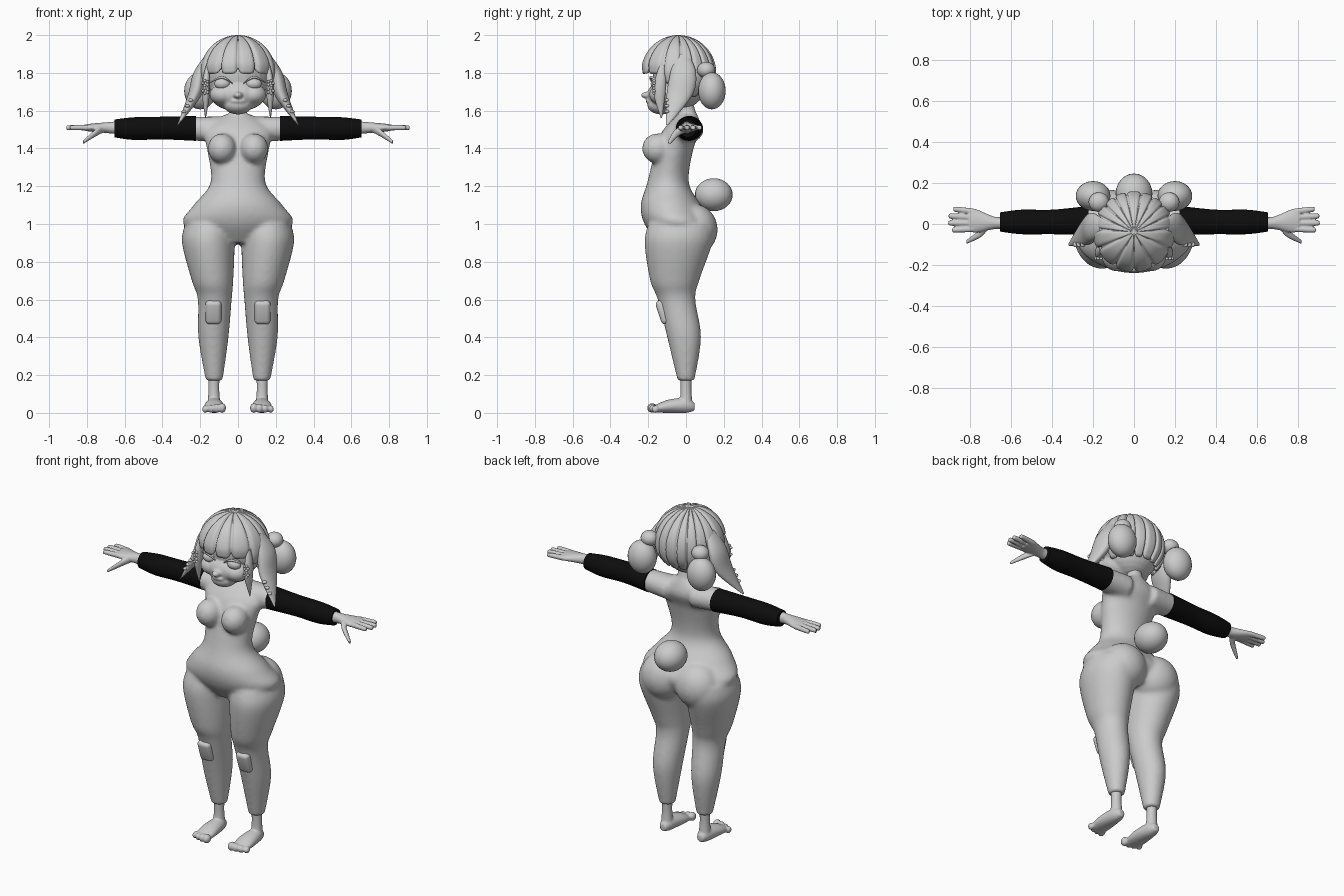
import bpy, bmesh, math
from mathutils import Vector, Matrix

cube = bpy.data.objects.get("Cube")
if cube:
    bpy.data.objects.remove(cube)


def material(name, value):
    mat = bpy.data.materials.new(name)
    mat.use_nodes = True
    colour = (value, value, value, 1)
    mat.diffuse_color = colour
    mat.node_tree.nodes["Principled BSDF"].inputs["Base Color"].default_value = colour
    return mat


GREY = material("plain grey", 0.6)
BLACK = material("sleeve black", 0.004)
SIDES = {"left": 1, "right": -1}
UNIT = {"x": Vector((1, 0, 0)), "y": Vector((0, 1, 0)), "z": Vector((0, 0, 1))}


def spline(points, steps=6):
    """Smooth curve through all points, of any dimension."""
    points = [Vector(p) for p in points]
    points = [points[0], *points, points[-1]]
    curve = []
    for before, start, end, after in zip(points, points[1:], points[2:], points[3:]):
        for step in range(steps):
            t = step / steps
            leave, arrive = (end - before) / 2, (after - start) / 2
            blend = t * t * (3 - 2 * t)
            curve.append(start.lerp(end, blend) + leave * t * (1 - t) ** 2 - arrive * t * t * (1 - t))
    return curve + [points[-1]]


def tube(bm, rings, axis="z", side=1, sides=28):
    """Skin over elliptical rings (x, y, z, radius, second radius if not round)."""
    across, along = (UNIT[name] for name in UNIT if name != axis)
    rows = []
    for x, y, z, wide, deep in spline([(*ring, ring[-1])[:5] for ring in rings]):
        row = []
        for i in range(sides):
            angle = math.tau * i / sides
            p = Vector((x, y, z)) + across * wide * math.cos(angle) + along * deep * math.sin(angle)
            row.append(bm.verts.new((p.x * side, p.y, p.z)))
        rows.append(row)
    for low, high in zip(rows, rows[1:]):
        for i in range(sides):
            bm.faces.new((low[i - 1], low[i], high[i], high[i - 1]))
    bm.faces.new(rows[0])
    bm.faces.new(rows[-1])


def ball(bm, centre, radii, side=1):
    x, y, z = centre
    place = Matrix.Translation((x * side, y, z)) @ Matrix.Diagonal((*radii, 1))
    bmesh.ops.create_uvsphere(bm, u_segments=24, v_segments=16, radius=1, matrix=place)


def finish(name, bm, mat=GREY, voxel=0, soften=4):
    """Turn the mesh into an object; a voxel size blends its volumes into one skin."""
    bmesh.ops.recalc_face_normals(bm, faces=bm.faces)
    for face in bm.faces:
        face.smooth = len(face.verts) < 5
    mesh = bpy.data.meshes.new(name)
    bm.to_mesh(mesh)
    bm.free()
    mesh.materials.append(mat)
    ob = bpy.data.objects.new(name, mesh)
    bpy.context.collection.objects.link(ob)
    if voxel:
        remesh = ob.modifiers.new("blend", "REMESH")
        remesh.mode = "VOXEL"
        remesh.voxel_size = voxel
        remesh.use_smooth_shade = True
        relax = ob.modifiers.new("soften", "SMOOTH")
        relax.iterations = soften
    return ob


def single_ball(name, centre, radii, side=1):
    bm = bmesh.new()
    ball(bm, centre, radii, side)
    finish(name, bm)


def hair_lock(name, path, width, depth, side):
    """Leaf-shaped lock: full in the middle, pointed at the tip."""
    bm = bmesh.new()
    fullness = (.5, 1, 1, .1)
    tube(bm, [(*p, width * f, depth * f) for p, f in zip(path, fullness)], side=side)
    finish(name, bm)


# Body: torso, neck, shoulders and legs blended together
bm = bmesh.new()
tube(bm, [(0, -.03, .9, .12, .12), (0, -.04, 1, .29, .18), (0, -.08, 1.1, .235, .16),
          (0, -.095, 1.22, .145, .11), (0, -.06, 1.4, .165, .1), (0, -.02, 1.5, .18, .1),
          (0, .01, 1.58, .07, .05)], sides=40)
tube(bm, [(0, .01, 1.5, .06), (0, .01, 1.58, .045), (0, -.01, 1.66, .045)])
for side in SIDES.values():
    tube(bm, [(.15, -.03, 1, .13, .17), (.157, -.04, .9, .14, .18), (.135, -.06, .7, .11, .13),
              (.123, -.05, .6, .09, .1), (.13, -.01, .4, .08, .09), (.126, 0, .17, .045)], side=side)
    tube(bm, [(.08, .015, 1.5, .08, .07), (.27, .015, 1.506, .064, .062)], "x", side)
    ball(bm, (.115, .045, .97), (.135, .123, .135), side)
    ball(bm, (.085, -.15, 1.4), (.075, .083, .08), side)
finish("body", bm, voxel=.011, soften=9)

single_ball("tail", (0, .147, 1.155), (.09, .1, .087))

for label, side in SIDES.items():
    # Sleeve
    bm = bmesh.new()
    tube(bm, [(.222, .017, 1.506, .071, .066), (.4, .01, 1.508, .06), (.55, .01, 1.505, .06),
              (.655, .01, 1.506, .047)], "x", side)
    finish(label + "_sleeve", bm, BLACK)

    # Hand: palm, four fanned fingers and a lowered thumb
    bm = bmesh.new()
    tube(bm, [(.62, .005, 1.51, .035), (.68, .005, 1.51, .03), (.77, .015, 1.51, .057, .022),
              (.81, .02, 1.51, .055, .017)], "x", side)
    for finger in range(4):
        root = .06 - .028 * finger
        reach = .91 - .01 * (finger - 1.6) ** 2
        tube(bm, [(.78, root, 1.51, .015), (reach - .012, root * 1.2, 1.51, .013),
                  (reach, root * 1.2, 1.506, .006)], "x", side)
    tube(bm, [(.71, 0, 1.505, .02), (.75, -.045, 1.485, .02), (.82, -.088, 1.433, .01)], "x", side)
    finish(label + "_hand", bm, voxel=.0045)

    # Foot with toes
    bm = bmesh.new()
    tube(bm, [(.128, 0, .2, .031), (.128, 0, .12, .029), (.127, 0, .04, .035)], side=side)
    tube(bm, [(.126, .046, .032, .02), (.126, 0, .04, .04), (.126, -.1, .034, .054, .034),
              (.126, -.17, .02, .05, .018)], "y", side)
    for toe in range(4):
        size = .026 - .002 * toe
        ball(bm, (.084 + .03 * toe, -.18 + .002 * toe * toe, size), (size * .8, size, size), side)
    finish(label + "_foot", bm, voxel=.006)

    # Knee pad
    bm = bmesh.new()
    place = (Matrix.Translation((.13 * side, -.117, .535)) @ Matrix.Rotation(.32, 4, "X")
             @ Matrix.Diagonal((.084, .06, .13, 1)))
    bmesh.ops.create_cube(bm, size=1, matrix=place)
    bevel = finish(label + "_knee_pad", bm).modifiers.new("round", "BEVEL")
    bevel.width = .022
    bevel.segments = 4

# Head: skull, muzzle, chin, nose, lips and cheeks
bm = bmesh.new()
ball(bm, (0, -.025, 1.79), (.165, .15, .18))
ball(bm, (0, -.085, 1.685), (.148, .118, .088))
ball(bm, (0, -.13, 1.63), (.075, .075, .05))
ball(bm, (0, -.205, 1.682), (.024, .034, .018))
ball(bm, (0, -.19, 1.65), (.04, .024, .012))
for side in SIDES.values():
    ball(bm, (.08, -.125, 1.685), (.07, .07, .055), side)
finish("head", bm, voxel=.0065)

# Hair cap: grooved wedges running from the crown, short at the fringe
half = [30, 65, 95, *range(115, 180, 18)]
bounds = [-b for b in reversed(half)] + [0] + half + [360 - half[-1]]
CROWN, RADIUS, STEPS, ROWS = 1.8, .2, 12, 22
bm = bmesh.new()
columns = []
for start, end in zip(bounds, bounds[1:]):
    middle = abs(start + end) / 2
    hem = 1.795 if middle < 60 else 1.74 if middle < 90 else 1.675
    for step in range(STEPS):
        edge = abs(2 * step / STEPS - 1)
        angle = math.radians(start + (end - start) * step / STEPS)
        sweep = math.acos((hem + .03 * edge ** 5 - CROWN) / RADIUS)
        column = []
        for row in range(ROWS + 1):
            t = sweep * row / ROWS
            groove = 1 - .085 * edge ** 6 * min(1, row / 6)
            tuck = 1 - max(0, row / ROWS - .85) / 3
            reach = RADIUS * groove * tuck * math.sin(t)
            height = RADIUS * math.cos(t) * (groove if t < 1.5 else 1)
            column.append(bm.verts.new((reach * math.sin(angle), -.04 - reach * math.cos(angle),
                                        CROWN + height)))
        columns.append(column)
for i, column in enumerate(columns):
    previous = columns[i - 1]
    for row in range(ROWS):
        bm.faces.new((previous[row], previous[row + 1], column[row + 1], column[row]))
bmesh.ops.remove_doubles(bm, verts=bm.verts, dist=.0005)
solid = finish("hair_cap", bm).modifiers.new("thickness", "SOLIDIFY")
solid.thickness = .022

for label, side in SIDES.items():
    # Eye with upper lid
    single_ball(label + "_eye", (.083, -.155, 1.742), (.042, .032, .03), side)
    bm = bmesh.new()
    tube(bm, [(.03, -.178, 1.745, .003), (.085, -.186, 1.777, .007), (.145, -.14, 1.75, .003)], "x", side)
    finish(label + "_eyelid", bm)

    # Locks at the side of the head and beside the face
    hair_lock(label + "_long_lock", [(.15, -.02, 1.9), (.2, -.015, 1.8), (.23, -.035, 1.68),
                                     (.318, -.1, 1.525)], .036, .068, side)
    hair_lock(label + "_face_lock", [(.16, -.125, 1.84), (.168, -.135, 1.76), (.17, -.14, 1.68),
                                     (.172, -.13, 1.56)], .02, .03, side)

    # Bead flowers on the face lock and a row of beads on the long lock
    bm = bmesh.new()
    for flower in (1.745, 1.705):
        for petal in range(5):
            angle = math.tau * petal / 5
            ball(bm, (.172 + .014 * math.cos(angle), -.169, flower + .014 * math.sin(angle)),
                 (.008, .008, .008), side)
    for bead in range(3):
        ball(bm, (.25 + .018 * bead, -.1, 1.655 - .03 * bead), (.013, .013, .009), side)
    finish(label + "_hair_beads", bm)

    # Tied bun at the back
    single_ball(label + "_bun", (.2, .137, 1.705), (.085, .073, .098), side)
    single_ball(label + "_bun_tie", (.172, .107, 1.815), (.05, .048, .043), side)
